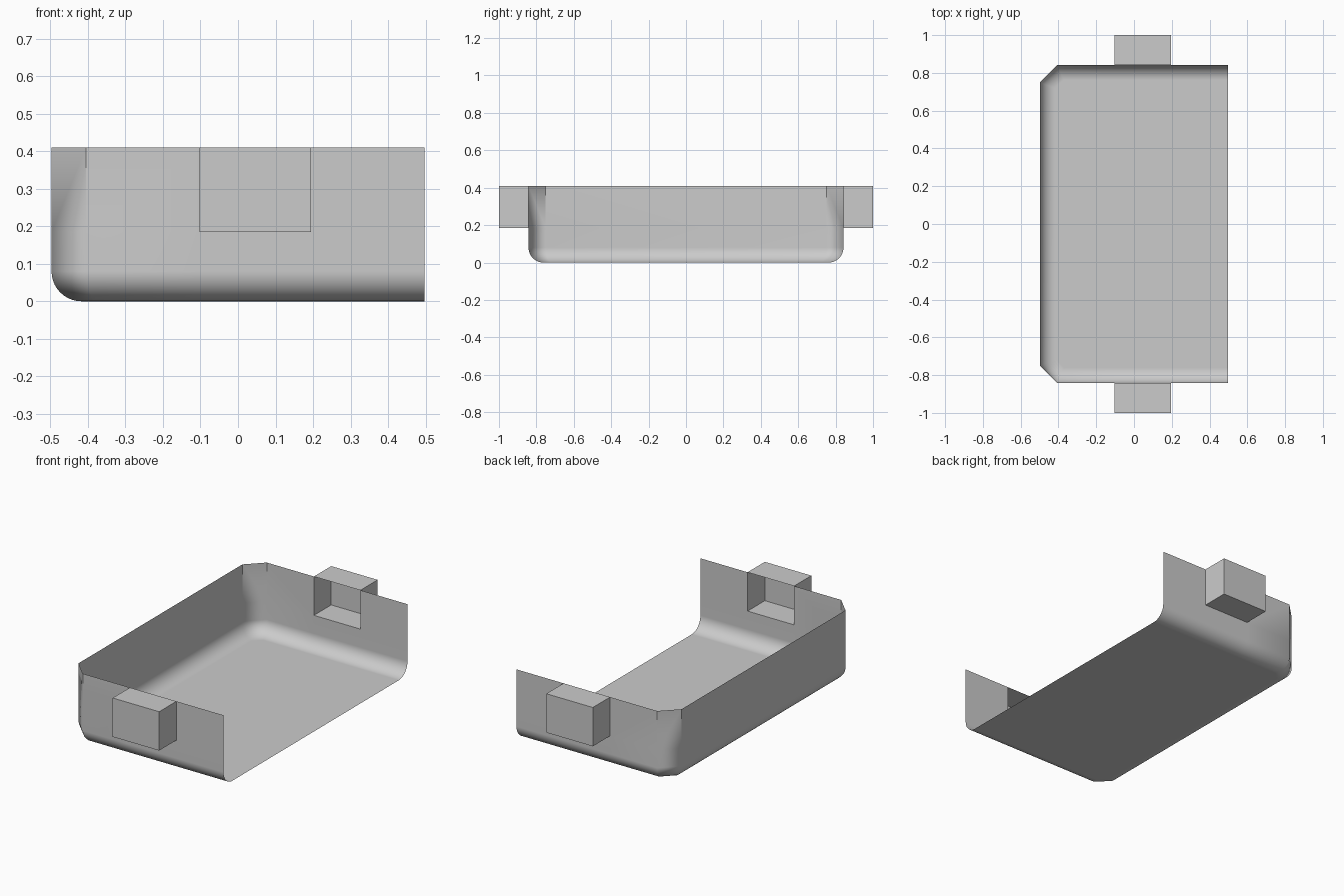
import bpy, bmesh, math

if "Cube" in bpy.data.objects:
    bpy.data.objects.remove(bpy.data.objects["Cube"])

X, Y, H = 0.497, 0.842, 0.41      # half length, half width, height
C, R = 0.092, 0.08                # corner chamfer, bottom fillet radius
PX0, PX1, PZ, PY = -0.103, 0.195, 0.185, 1.0   # side pocket limits
K = math.tan(math.pi / 8)
STEPS = 10


def outline(d):
    """Open plan outline (right end is open), inset by d."""
    half = [(X, Y - d), (PX1, Y - d), (PX0, Y - d),
            (-X + C + K * d, Y - d), (-X + d, Y - C - K * d)]
    return [(x, -y) for x, y in half] + half[::-1]


# Wall rows from the rim down, then round the bottom fillet
levels = [(0, H), (0, PZ)]
for i in range(STEPS + 1):
    a = math.pi / 2 * i / STEPS
    levels.append((R * (1 - math.cos(a)), R * (1 - math.sin(a))))

bm = bmesh.new()
rows = [[bm.verts.new((x, y, z)) for x, y in outline(d)] for d, z in levels]
pockets = []
for i, (top, low) in enumerate(zip(rows, rows[1:])):
    for j in range(len(top) - 1):
        f = bm.faces.new((top[j], top[j + 1], low[j + 1], low[j]))
        if i == 0 and j in (1, 7):
            pockets.append(f)
bm.faces.new(rows[-1])            # floor

# Push the two side pockets outwards, leaving them open to the inside
for f in pockets:
    side = 1 if f.calc_center_median().y > 0 else -1
    ext = bmesh.ops.extrude_face_region(bm, geom=[f])
    for v in ext["geom"]:
        if isinstance(v, bmesh.types.BMVert):
            v.co.y = side * PY
    if f.is_valid:
        bmesh.ops.delete(bm, geom=[f], context='FACES_ONLY')

# Smooth fillet, crisp pockets and upper corner edges
bm.normal_update()
for f in bm.faces:
    f.smooth = True
for e in bm.edges:
    if len(e.link_faces) == 2:
        ang = e.calc_face_angle(0)
        upper = min(v.co.z for v in e.verts) > PZ - 0.01
        e.smooth = not (ang > math.radians(60) or (upper and ang > math.radians(30)))

mesh = bpy.data.meshes.new("tray_shell")
bm.to_mesh(mesh)
bm.free()
tray = bpy.data.objects.new("tray_shell", mesh)
bpy.context.collection.objects.link(tray)

# Keep large walls and floor flat in shading
wn = tray.modifiers.new("weighted_normals", 'WEIGHTED_NORMAL')
wn.keep_sharp = True
